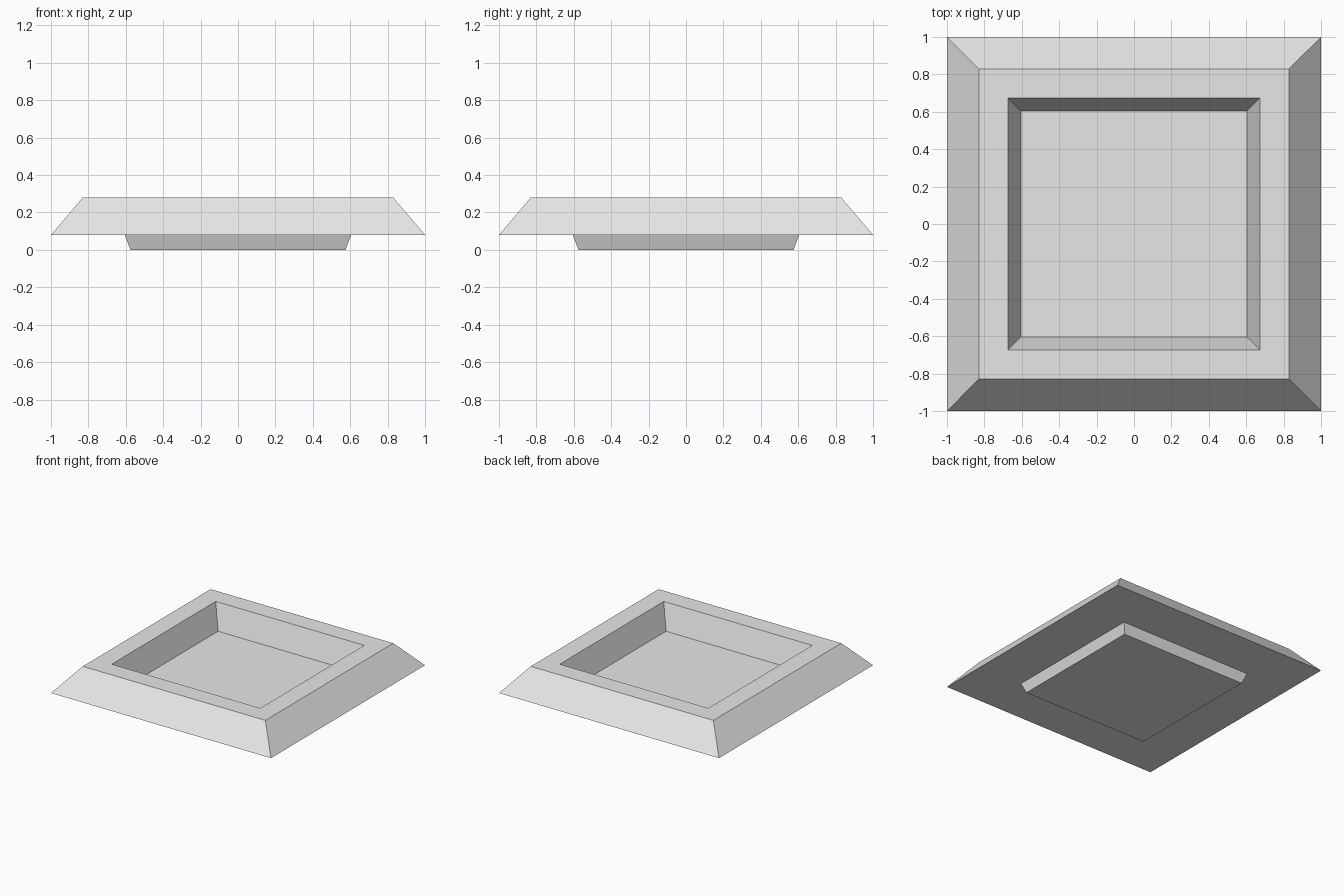
import bpy
import bmesh

default_cube = bpy.data.objects.get("Cube")
if default_cube:
    bpy.data.objects.remove(default_cube, do_unlink=True)

# Single flat colour
grey = bpy.data.materials.new("light grey")
grey.use_nodes = True
colour = (0.8, 0.8, 0.8, 1.0)
grey.diffuse_color = colour
grey.node_tree.nodes["Principled BSDF"].inputs["Base Color"].default_value = colour

BASE_Z = 0.08      # underside of the frame and floor of the recess
RIM_Z = 0.28       # flat top of the rim
FLOOR = 0.605      # half width of the recess floor


def square_loft(name, profile, closed):
    """Join square rings given as (half width, height); close the loop or cap both ends."""
    bm = bmesh.new()
    corners = ((-1, -1), (1, -1), (1, 1), (-1, 1))
    rings = [[bm.verts.new((sx * r, sy * r, z)) for sx, sy in corners]
             for r, z in profile]
    pairs = list(zip(rings, rings[1:]))
    if closed:
        pairs.append((rings[-1], rings[0]))
    else:
        bm.faces.new(rings[0])
        bm.faces.new(rings[-1])
    for a, b in pairs:
        for i in range(4):
            j = (i + 1) % 4
            bm.faces.new((a[i], a[j], b[j], b[i]))
    bmesh.ops.recalc_face_normals(bm, faces=bm.faces)
    mesh = bpy.data.meshes.new(name)
    bm.to_mesh(mesh)
    bm.free()
    mesh.materials.append(grey)
    obj = bpy.data.objects.new(name, mesh)
    bpy.context.collection.objects.link(obj)
    return obj


# Sloped frame with a flat rim and steep inner walls
square_loft("frame", [(1.0, BASE_Z), (0.83, RIM_Z), (0.675, RIM_Z), (FLOOR, BASE_Z)], True)

# Tapered foot, whose top is the recess floor
square_loft("foot", [(0.575, 0.0), (FLOOR, BASE_Z)], False)
